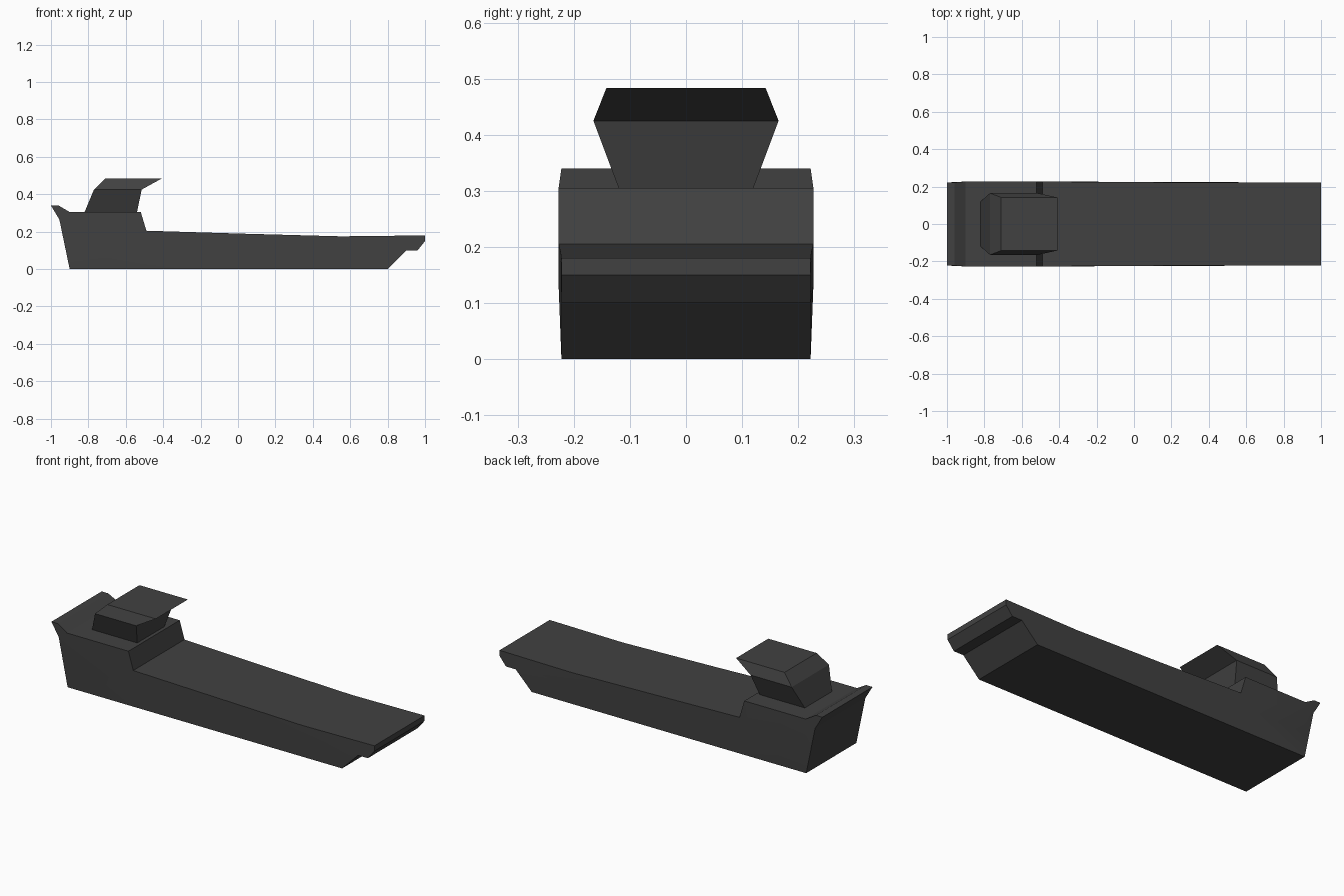
import bpy, bmesh

if "Cube" in bpy.data.objects:
    bpy.data.objects.remove(bpy.data.objects["Cube"])

paint = bpy.data.materials.new("dark_grey")
paint.diffuse_color = (0.053, 0.053, 0.053, 1)
paint.use_nodes = True
paint.node_tree.nodes["Principled BSDF"].inputs["Base Color"].default_value = paint.diffuse_color


def make_object(name, bm):
    bmesh.ops.recalc_face_normals(bm, faces=bm.faces)
    mesh = bpy.data.meshes.new(name)
    bm.to_mesh(mesh)
    bm.free()
    mesh.materials.append(paint)
    obj = bpy.data.objects.new(name, mesh)
    bpy.context.collection.objects.link(obj)
    return obj


# Hull: side outline as (x, z, half width), from the keel round to the bow
outline = [
    (-0.90, 0, 0.222), (-0.50, 0, 0.222), (0.80, 0, 0.222),           # keel
    (0.90, 0.10, 0.222), (0.96, 0.10, 0.222), (1.0, 0.15, 0.222),     # stern steps
    (1.0, 0.18, 0.222), (0.55, 0.175, 0.222), (0.0, 0.19, 0.2235),    # main deck
    (-0.49, 0.205, 0.227), (-0.52, 0.305, 0.227),                     # raised deck
    (-0.90, 0.305, 0.227), (-0.96, 0.34, 0.222), (-1.0, 0.34, 0.222),
    (-0.955, 0.265, 0.222),                                           # bow knuckle
]
# Flared points inside each side, and the panels they form
flare = [(-0.90, 0.13, 0.227), (-0.50, 0.13, 0.227)]
panels = [(0, 1, 16, 15), (14, 0, 15), (14, 15, 11), (13, 14, 11, 12),
          (15, 16, 9, 10, 11), (16, 8, 9), (1, 2, 3, 8, 16), (3, 4, 5, 6, 7, 8)]
bm = bmesh.new()
sides = [[bm.verts.new((x, s * w, z)) for x, z, w in outline + flare] for s in (-1, 1)]
for side in sides:
    for panel in panels:
        bm.faces.new([side[i] for i in panel])
n = len(outline)
for i in range(n):
    j = (i + 1) % n
    bm.faces.new((sides[0][i], sides[0][j], sides[1][j], sides[1][i]))
hull = make_object("hull", bm)
bpy.context.view_layer.objects.active = hull
hull.select_set(True)
bpy.ops.object.shade_smooth_by_angle(angle=0.5)

# Wheelhouse: stacked rectangles flaring out, then in to an overhanging roof
levels = [(0.305, -0.82, -0.54, 0.12), (0.425, -0.77, -0.515, 0.165),
          (0.483, -0.71, -0.41, 0.142)]
bm = bmesh.new()
rings = [[bm.verts.new(p) for p in ((a, -w, z), (b, -w, z), (b, w, z), (a, w, z))]
         for z, a, b, w in levels]
for low, high in zip(rings, rings[1:]):
    for i in range(4):
        j = (i + 1) % 4
        bm.faces.new((low[i], low[j], high[j], high[i]))
bm.faces.new(rings[0])
bm.faces.new(rings[-1])
make_object("wheelhouse", bm)
